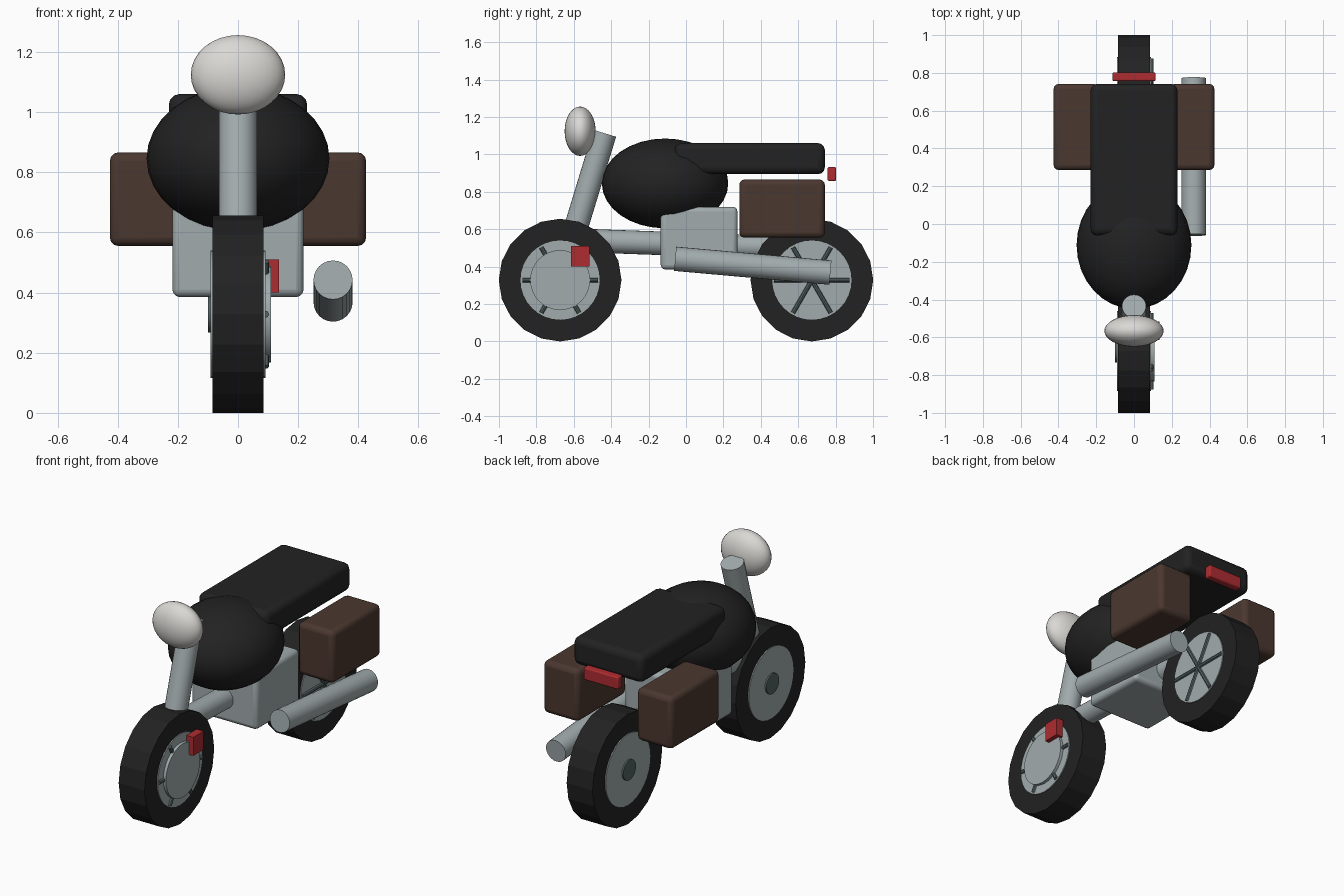
import bpy, math
from mathutils import Vector

if "Cube" in bpy.data.objects:
    bpy.data.objects.remove(bpy.data.objects["Cube"])


def material(name, rgb):
    m = bpy.data.materials.new(name)
    m.diffuse_color = (*rgb, 1)
    m.use_nodes = True
    m.node_tree.nodes["Principled BSDF"].inputs["Base Color"].default_value = m.diffuse_color
    return m


BLACK = material("black", (0.016, 0.016, 0.016))
METAL = material("light metal", (0.36, 0.41, 0.42))
DARK = material("dark metal", (0.09, 0.125, 0.125))
BROWN = material("brown leather", (0.070, 0.039, 0.029))
RED = material("red", (0.42, 0.025, 0.03))
LAMP = material("lamp white", (0.70, 0.69, 0.66))


def finish(name, mat, smooth=None):
    o = bpy.context.object
    o.name = name
    o.data.materials.append(mat)
    if smooth:
        bpy.ops.object.shade_smooth_by_angle(angle=math.radians(smooth))
    return o


def box(name, lo, hi, mat, bevel=0.0):
    lo, hi = Vector(lo), Vector(hi)
    bpy.ops.mesh.primitive_cube_add(size=1, location=(lo + hi) / 2)
    bpy.context.object.scale = hi - lo
    bpy.ops.object.transform_apply(location=False, rotation=False, scale=True)
    o = finish(name, mat)
    if bevel:
        b = o.modifiers.new("rounded edges", 'BEVEL')
        b.width, b.segments = bevel, 3
        bpy.ops.object.shade_smooth_by_angle(angle=math.radians(35))
    return o


def rod(name, a, b, radius, mat, sides=24, smooth=35):
    a, b = Vector(a), Vector(b)
    d = b - a
    bpy.ops.mesh.primitive_cylinder_add(
        vertices=sides, radius=radius, depth=d.length, location=(a + b) / 2,
        rotation=d.to_track_quat('Z', 'Y').to_euler())
    return finish(name, mat, smooth)


def ellipsoid(name, center, radii, mat):
    bpy.ops.mesh.primitive_uv_sphere_add(segments=32, ring_count=16, radius=1, location=center)
    bpy.context.object.scale = radii
    bpy.ops.object.transform_apply(location=False, rotation=False, scale=True)
    return finish(name, mat, 60)


# Wheels: tyre, solid rim, hub on the left, spokes on the right
WZ = 0.328
for side, y in (("front", -0.673), ("rear", 0.673)):
    rod(side + "_tyre", (-0.085, y, WZ), (0.085, y, WZ), 0.328, BLACK, 20, None)
    rod(side + "_rim", (-0.091, y, WZ), (0.091, y, WZ), 0.212, METAL, 32)
    rod(side + "_hub", (-0.10, y, WZ), (0, y, WZ), 0.06, DARK)
    for i in range(3):
        a = i * math.pi / 3
        v = Vector((0, math.cos(a), math.sin(a))) * 0.202
        c = Vector((0.091, y, WZ))
        rod(f"{side}_spoke_{i + 1}", c - v, c + v, 0.012, DARK, 8)

# Front brake
rod("brake_disc", (0.08, -0.673, WZ), (0.109, -0.673, WZ), 0.16, METAL, 32)
box("brake_caliper", (0.09, -0.615, 0.40), (0.136, -0.517, 0.51), RED)

# Fork, frame and exhaust tubes
rod("front_fork", (0, -0.673, 0.33), (0, -0.435, 1.113), 0.064, METAL)
rod("frame_tube", (0, -0.56, 0.54), (0, 0.56, 0.50), 0.063, METAL)
rod("exhaust", (0.316, -0.058, 0.442), (0.316, 0.772, 0.368), 0.065, METAL)

# Body
box("engine_block", (-0.218, -0.135, 0.385), (0.218, 0.275, 0.72), METAL, 0.025)
ellipsoid("fuel_tank", (0, -0.112, 0.845), (0.304, 0.338, 0.24), BLACK)
box("seat", (-0.23, -0.06, 0.895), (0.23, 0.742, 1.06), BLACK, 0.035)
ellipsoid("headlight", (0, -0.566, 1.124), (0.157, 0.083, 0.132), LAMP)
box("tail_light", (-0.114, 0.757, 0.858), (0.114, 0.803, 0.932), RED, 0.008)

# Saddle bags
for side, s in (("left", -1), ("right", 1)):
    xs = sorted((s * 0.19, s * 0.426))
    box(side + "_saddle_bag", (xs[0], 0.285, 0.555), (xs[1], 0.742, 0.866), BROWN, 0.028)
